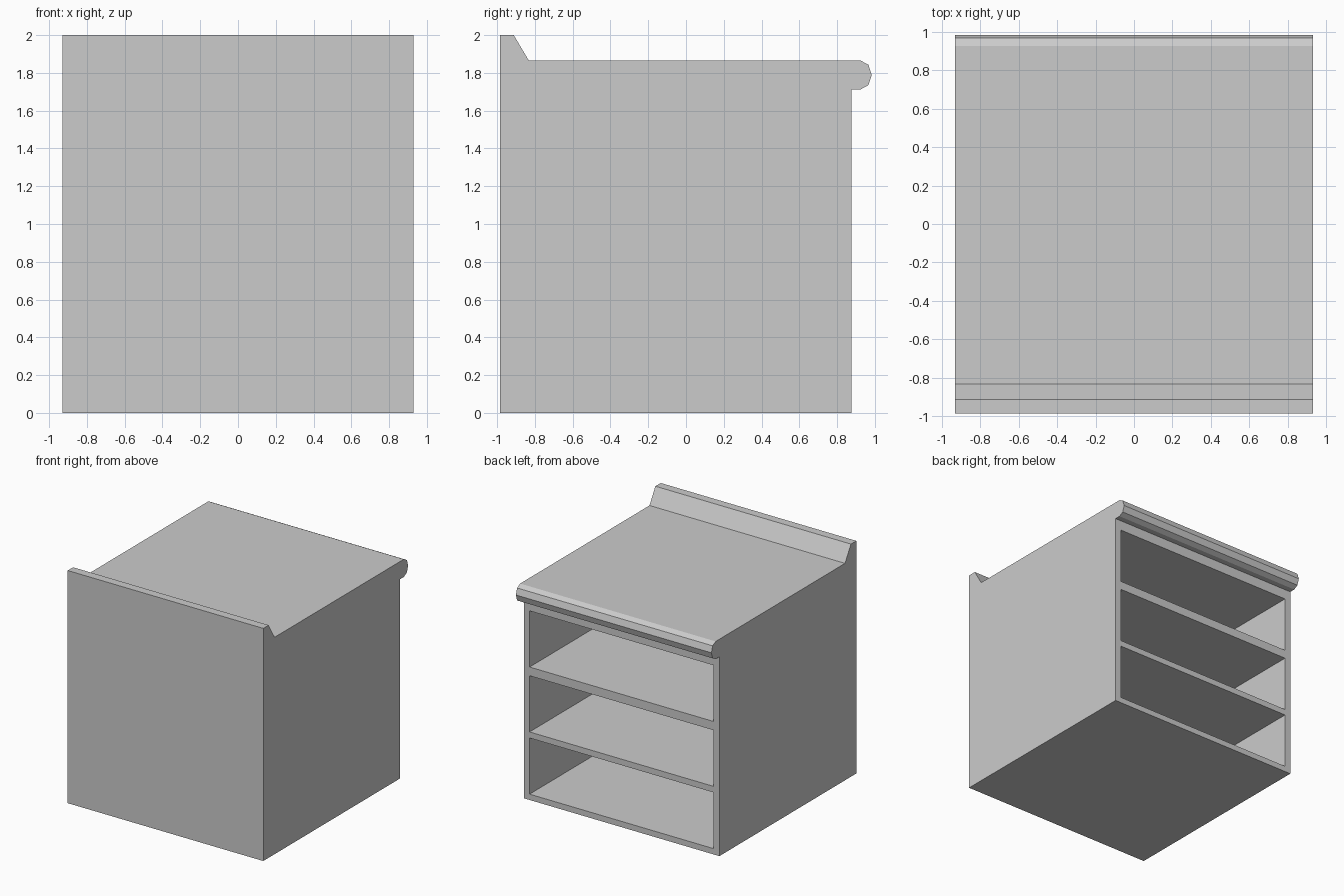
import bpy, bmesh, math
from mathutils import Matrix, Vector

if "Cube" in bpy.data.objects:
    bpy.data.objects.remove(bpy.data.objects["Cube"])

HALF_W = 0.93          # half width along x
FRONT, BACK = -0.985, 0.875
WALL = 0.055           # panel thickness
SHELF_H = 0.483        # height of each open bay
BAY_FLOORS = (0.05, 0.585, 1.143)


def make_object(name, bm):
    bmesh.ops.recalc_face_normals(bm, faces=bm.faces)
    mesh = bpy.data.meshes.new(name)
    bm.to_mesh(mesh)
    bm.free()
    obj = bpy.data.objects.new(name, mesh)
    bpy.context.collection.objects.link(obj)
    return obj


# Rounded counter lip: half an octagon, slightly squashed in y
lip = []
for i in range(5):
    a = math.radians(90 - 45 * i)
    lip.append((0.925 + 0.058 * math.cos(a), 1.789 + 0.076 * math.sin(a)))

# Cabinet side profile (y, z): splash ridge, counter, lip, open side
profile = [(FRONT, 0), (FRONT, 2), (-0.912, 2), (-0.832, 1.865),
           *lip, (BACK, 1.713), (BACK, 0)]
bm = bmesh.new()
side = bm.faces.new([bm.verts.new((-HALF_W, y, z)) for y, z in profile])
ext = bmesh.ops.extrude_face_region(bm, geom=[side], use_keep_orig=True)
bmesh.ops.translate(bm, vec=(2 * HALF_W, 0, 0),
                    verts=[v for v in ext["geom"] if isinstance(v, bmesh.types.BMVert)])
cabinet = make_object("cabinet", bm)

# Three deep open bays, cut from the +y side
bm = bmesh.new()
y0, y1 = FRONT + WALL, BACK + 0.2
for z in BAY_FLOORS:
    centre = Vector((0, (y0 + y1) / 2, z + SHELF_H / 2))
    size = Vector((2 * (HALF_W - WALL), y1 - y0, SHELF_H, 1))
    bmesh.ops.create_cube(bm, size=1,
                          matrix=Matrix.Translation(centre) @ Matrix.Diagonal(size))
cutter = make_object("bay_cutter", bm)
cutter.hide_render = True
cutter.display_type = 'WIRE'

cut = cabinet.modifiers.new("open_bays", 'BOOLEAN')
cut.operation = 'DIFFERENCE'
cut.solver = 'EXACT'
cut.object = cutter
